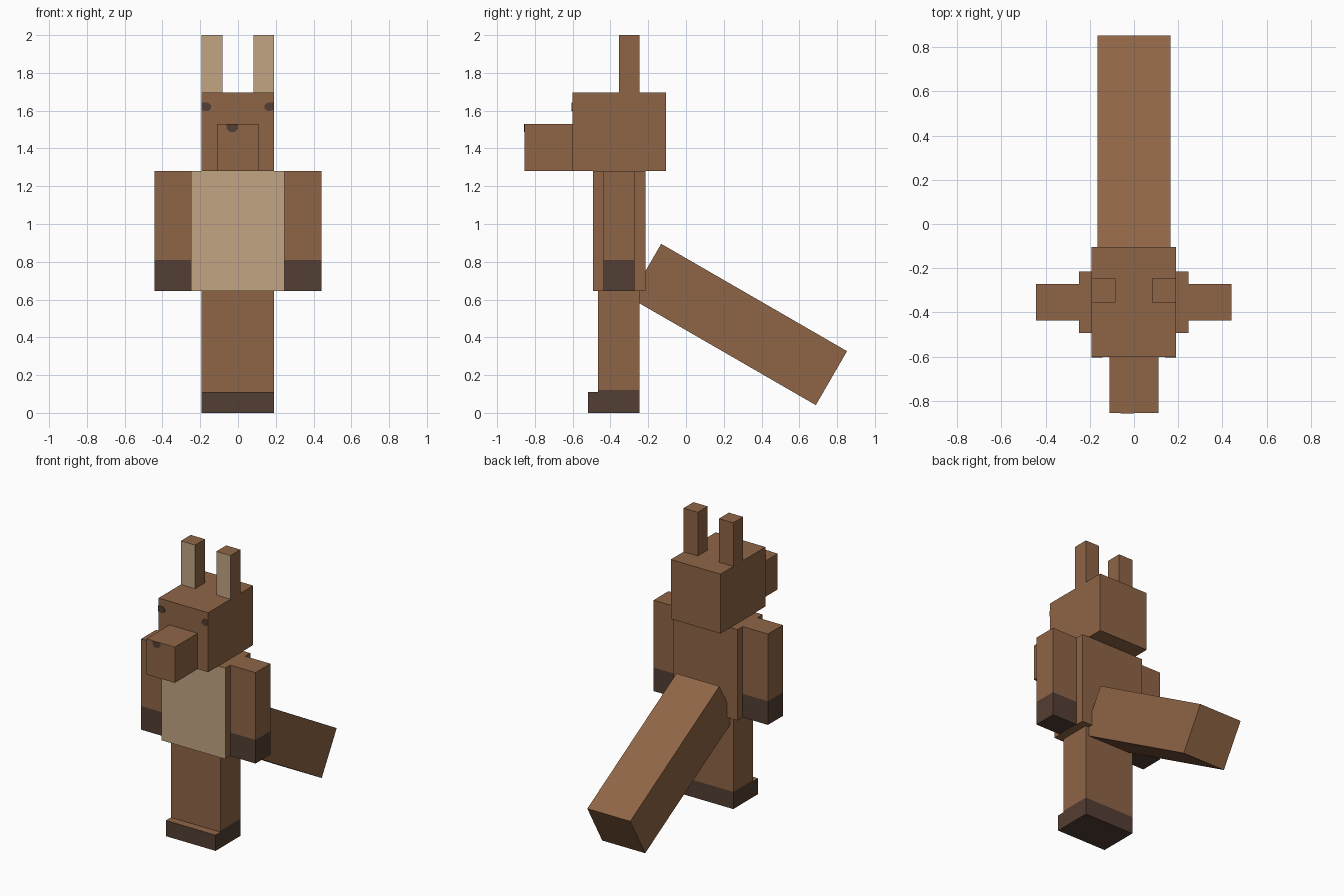
import bpy
import bmesh
from math import radians
from mathutils import Matrix, Vector

cube = bpy.data.objects.get("Cube")
if cube:
    bpy.data.objects.remove(cube, do_unlink=True)


def material(name, rgb):
    """Flat material from 8-bit display colour, stored as linear."""
    linear = [((c / 255 + 0.055) / 1.055) ** 2.4 for c in rgb]
    mat = bpy.data.materials.new(name)
    mat.use_nodes = True
    mat.diffuse_color = (*linear, 1)
    mat.node_tree.nodes["Principled BSDF"].inputs["Base Color"].default_value = (*linear, 1)
    return mat


FUR, TAN, DARK = 0, 1, 2
MATERIALS = [
    material("brown fur", (143, 101, 70)),
    material("pale tan fur", (194, 165, 132)),
    material("dark brown", (84, 62, 51)),
]


def finish(bm, name, paint):
    """Colour each face by rule, then add the mesh to the scene."""
    bmesh.ops.recalc_face_normals(bm, faces=bm.faces)
    for face in bm.faces:
        face.material_index = paint(face.calc_center_median(), face.normal)
    mesh = bpy.data.meshes.new(name)
    bm.to_mesh(mesh)
    bm.free()
    for mat in MATERIALS:
        mesh.materials.append(mat)
    obj = bpy.data.objects.new(name, mesh)
    bpy.context.collection.objects.link(obj)
    return obj


def box(name, x, y, z, paint=lambda c, n: FUR, cut=None):
    """Box between (min, max) ranges, optionally split at a height."""
    low, high = (Vector(p) for p in zip(x, y, z))
    bm = bmesh.new()
    bmesh.ops.create_cube(bm, size=1, matrix=Matrix.LocRotScale(
        (low + high) / 2, None, high - low))
    if cut is not None:
        bmesh.ops.bisect_plane(bm, geom=bm.verts[:] + bm.edges[:] + bm.faces[:],
                               plane_co=(0, 0, cut), plane_no=(0, 0, 1))
    return finish(bm, name, paint)


def plate(name, outline, y):
    """Thin painted detail facing the front."""
    bm = bmesh.new()
    face = bm.faces.new([bm.verts.new((px, y, pz)) for px, pz in outline])
    out = bmesh.ops.extrude_face_region(bm, geom=[face])
    bmesh.ops.translate(bm, vec=(0, -0.003, 0),
                        verts=[v for v in out["geom"] if isinstance(v, bmesh.types.BMVert)])
    return finish(bm, name, lambda c, n: DARK)


def front_tan(c, n):
    return TAN if n.y < -0.5 else FUR


# Head and snout
box("head", (-0.193, 0.191), (-0.602, -0.105), (1.28, 1.695))
box("snout", (-0.11, 0.11), (-0.855, -0.602), (1.28, 1.53))
plate("nose", [(-0.06, 1.53), (0, 1.53), (0, 1.505), (-0.015, 1.488),
               (-0.045, 1.488), (-0.06, 1.505)], -0.855)

# Ears, eyes and arms, one of each per side
for side, sign in (("right", -1), ("left", 1)):
    def span(a, b):
        return sorted((sign * a - 0.001, sign * b - 0.001))

    box(side + "_ear", span(0.082, 0.192), (-0.355, -0.246), (1.695, 2.0), front_tan)
    eye = [(0.192, 1.643), (0.158, 1.643), (0.142, 1.63),
           (0.142, 1.61), (0.16, 1.597), (0.192, 1.603)]
    plate(side + "_eye", [(sign * px - 0.001, pz) for px, pz in eye], -0.602)
    box(side + "_arm", span(0.247, 0.442), (-0.436, -0.272), (0.645, 1.28),
        lambda c, n: DARK if c.z < 0.81 else FUR, cut=0.81)

# Torso with a tan front
box("torso", (-0.248, 0.246), (-0.492, -0.215), (0.645, 1.28), front_tan)

# Legs and feet
box("legs", (-0.193, 0.191), (-0.465, -0.246), (0.11, 0.645),
    lambda c, n: DARK if c.z < 0.12 and n.y > -0.5 else FUR, cut=0.12)
box("feet", (-0.193, 0.191), (-0.52, -0.246), (0, 0.11),
    lambda c, n: FUR if n.z > 0.5 else DARK)

# Tail sloping down behind
tail = box("tail", (-0.166, 0.166), (-0.568, 0.568), (-0.165, 0.165))
tail.location = (0, 0.278, 0.468)
tail.rotation_euler.x = radians(-30)
